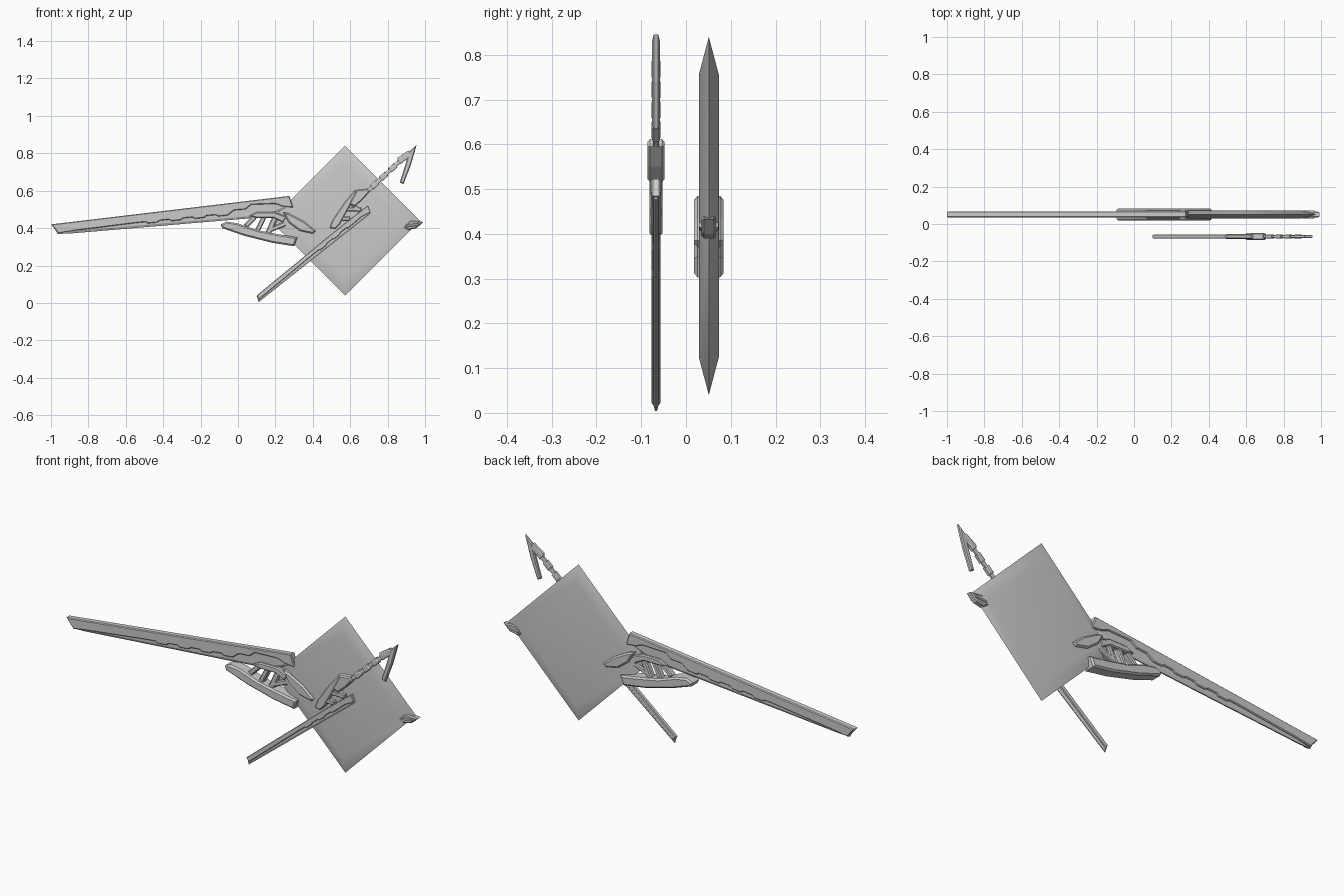
import bpy, bmesh, math
from mathutils import Vector

if "Cube" in bpy.data.objects:
    bpy.data.objects.remove(bpy.data.objects["Cube"])

BIG_Y, SMALL_Y = 0.051, -0.067


def plate(name, pts, y, half, chamfer=0.006, depth=0.005):
    """Flat plate cut from an x/z outline, with chamfered rims on both sides."""
    bm = bmesh.new()
    wall = half - depth
    face = bm.faces.new([bm.verts.new((x, y - wall, z)) for x, z in pts])
    ext = bmesh.ops.extrude_face_region(bm, geom=[face], use_keep_orig=True)
    moved = [g for g in ext["geom"] if isinstance(g, bmesh.types.BMVert)]
    bmesh.ops.translate(bm, verts=moved, vec=(0, 2 * wall, 0))
    bmesh.ops.recalc_face_normals(bm, faces=bm.faces[:])
    bm.normal_update()
    caps = [f for f in bm.faces if abs(f.normal.y) > 0.9]
    bmesh.ops.inset_individual(bm, faces=caps, thickness=chamfer, depth=depth,
                               use_even_offset=True)
    mesh = bpy.data.meshes.new(name)
    bm.to_mesh(mesh)
    bm.free()
    ob = bpy.data.objects.new(name, mesh)
    bpy.context.collection.objects.link(ob)
    return ob


def bar(name, a, b, width, y, half):
    """Straight strut between two x/z points."""
    a, b = Vector(a), Vector(b)
    d = (b - a).normalized()
    n = Vector((-d.y, d.x)) * width / 2
    return plate(name, [a + n, b + n, b - n, a - n], y, half, width * 0.2, half * 0.3)


def steps(a, b, count, rise):
    """Stepped line from a to b, like a row of shallow teeth."""
    a, b = Vector(a), Vector(b)
    out = []
    for i in range(count):
        lift = Vector((0, rise if i % 2 else 0))
        out.append(a.lerp(b, (i + 0.1) / count) + lift)
        out.append(a.lerp(b, (i + 0.9) / count) + lift)
    return out


# Diamond-shaped pillow panel with smooth sloping rim
bm = bmesh.new()
ring = lambda r, y: [bm.verts.new((0.573 + r * math.cos(i * math.pi / 2), y,
                                   0.44 + r * math.sin(i * math.pi / 2))) for i in range(4)]
front, mid, back = ring(0.315, BIG_Y - 0.0225), ring(0.40, BIG_Y), ring(0.315, BIG_Y + 0.0225)
bm.faces.new(front)
bm.faces.new(back[::-1])
for r0, r1 in ((front, mid), (mid, back)):
    for i in range(4):
        j = (i + 1) % 4
        bm.faces.new((r0[i], r1[i], r1[j], r0[j]))
bmesh.ops.recalc_face_normals(bm, faces=bm.faces[:])
mesh = bpy.data.meshes.new("diamond_panel")
bm.to_mesh(mesh)
bm.free()
panel = bpy.data.objects.new("diamond_panel", mesh)
bpy.context.collection.objects.link(panel)
bpy.context.view_layer.objects.active = panel
panel.select_set(True)
bpy.ops.object.shade_smooth_by_angle(angle=math.radians(30))
wn = panel.modifiers.new("weighted", 'WEIGHTED_NORMAL')
wn.keep_sharp = True

# Large blade: thin cutting edge behind a thicker spine with a stepped border
plate("large_blade_edge",
      [(-0.99, 0.415), (0.26, 0.56), (0.28, 0.515), (0.20, 0.48), (0.13, 0.455),
       (0.06, 0.452), (-0.90, 0.371), (-0.965, 0.369)], BIG_Y, 0.009, 0.012, 0.006)
plate("large_blade_spine",
      [(-1.0, 0.42), (0.275, 0.572), (0.295, 0.51), (0.24, 0.515), (0.20, 0.53),
       (0.07, 0.525), (0.04, 0.50), (-0.02, 0.495)]
      + steps((-0.05, 0.468), (-0.55, 0.418), 8, 0.009)
      + [(-0.88, 0.385), (-0.96, 0.372)], BIG_Y, 0.016, 0.004, 0.004)

# Large guard: lower fin, hand fairing and joining struts
plate("large_guard_fin",
      [(-0.093, 0.42), (-0.06, 0.435), (0.0, 0.425), (0.10, 0.39), (0.20, 0.37),
       (0.318, 0.35), (0.30, 0.303), (0.18, 0.322), (0.03, 0.36), (-0.085, 0.40)],
      BIG_Y, 0.033, 0.008, 0.008)
plate("large_guard_fairing",
      [(0.24, 0.485), (0.27, 0.48), (0.355, 0.435), (0.415, 0.385), (0.40, 0.37),
       (0.33, 0.385), (0.27, 0.43)], BIG_Y, 0.033, 0.007, 0.008)
plate("large_guard_collar",
      [(0.06, 0.465), (0.10, 0.485), (0.20, 0.485), (0.26, 0.46), (0.24, 0.43),
       (0.19, 0.455), (0.10, 0.455)], BIG_Y, 0.022, 0.005, 0.005)
for i, (a, b, w) in enumerate([((0.09, 0.46), (0.04, 0.41), 0.025),
                               ((0.14, 0.46), (0.10, 0.38), 0.025),
                               ((0.20, 0.46), (0.16, 0.37), 0.03),
                               ((0.17, 0.39), (0.27, 0.43), 0.025)]):
    bar(f"large_guard_strut_{i + 1}", a, b, w, BIG_Y, 0.017)

# Large pommel at the right corner of the panel
plate("large_pommel",
      [(0.885, 0.405), (0.92, 0.44), (0.992, 0.433), (0.955, 0.40), (0.91, 0.39)],
      BIG_Y, 0.016, 0.005, 0.005)
bar("large_pommel_band", (0.90, 0.412), (0.965, 0.42), 0.014, BIG_Y, 0.022)

# Small blade
plate("small_blade_edge",
      [(0.10, 0.036), (0.69, 0.515), (0.708, 0.477), (0.11, 0.004)],
      SMALL_Y, 0.006, 0.008, 0.004)
plate("small_blade_spine",
      [(0.10, 0.04), (0.55, 0.41), (0.695, 0.522), (0.71, 0.485), (0.66, 0.46)]
      + steps((0.62, 0.425), (0.40, 0.25), 6, 0.007) + [(0.112, 0.018)],
      SMALL_Y, 0.010, 0.003, 0.003)

# Small guard: two fins joined by struts
plate("small_guard_fin",
      [(0.488, 0.40), (0.505, 0.445), (0.57, 0.54), (0.625, 0.605), (0.645, 0.60),
       (0.60, 0.52), (0.545, 0.42), (0.52, 0.395)], SMALL_Y, 0.014, 0.006, 0.005)
plate("small_guard_fairing",
      [(0.595, 0.53), (0.635, 0.605), (0.69, 0.612), (0.705, 0.595), (0.665, 0.55),
       (0.625, 0.515)], SMALL_Y, 0.019, 0.006, 0.006)
for i, (a, b) in enumerate([((0.545, 0.45), (0.60, 0.45)), ((0.58, 0.50), (0.66, 0.50)),
                            ((0.61, 0.53), (0.65, 0.49))]):
    bar(f"small_guard_strut_{i + 1}", a, b, 0.022, SMALL_Y, 0.012)

# Small grip: thin rod with raised wraps
g0, g1 = Vector((0.68, 0.585)), Vector((0.90, 0.79))
bar("small_grip", g0, g1, 0.02, SMALL_Y, 0.007)
for i in range(4):
    bar(f"small_grip_wrap_{i + 1}", g0.lerp(g1, 0.16 + 0.22 * i),
        g0.lerp(g1, 0.30 + 0.22 * i), 0.03, SMALL_Y, 0.010)

# Small pommel hook
plate("small_pommel_hook",
      [(0.955, 0.845), (0.915, 0.81), (0.895, 0.74), (0.865, 0.645), (0.885, 0.635),
       (0.925, 0.74)], SMALL_Y, 0.009, 0.005, 0.004)
bar("small_pommel_link", (0.86, 0.76), (0.92, 0.80), 0.035, SMALL_Y, 0.009)
